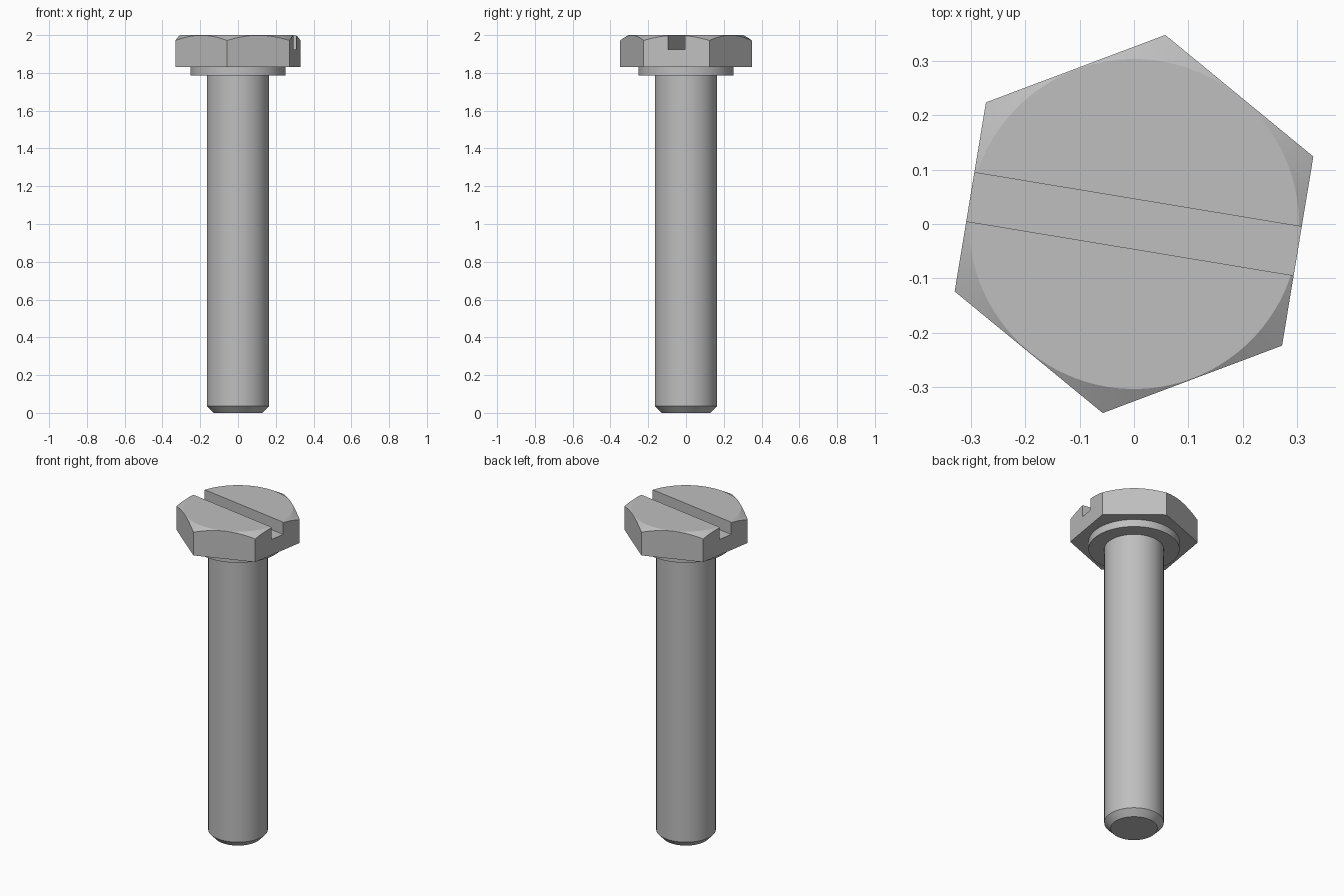
import bpy
import bmesh
import math

cube = bpy.data.objects.get("Cube")
if cube:
    bpy.data.objects.remove(cube, do_unlink=True)

TURN = math.radians(20.6)      # rotation of the head about the shaft axis
HEX_R = 0.353                  # hexagon corner radius
HEAD_BOTTOM, TOP = 1.83, 2.0

steel = bpy.data.materials.new("steel grey")
steel.use_nodes = True
colour = (0.52, 0.52, 0.52, 1)
steel.diffuse_color = colour
steel.node_tree.nodes["Principled BSDF"].inputs["Base Color"].default_value = colour


def lathe(name, profile, sides, turn=0.0):
    """Closed solid of revolution from (radius, height) rings."""
    bm = bmesh.new()
    rings = []
    for r, z in profile:
        angles = [turn + math.tau * i / sides for i in range(sides)]
        rings.append([bm.verts.new((r * math.cos(a), r * math.sin(a), z)) for a in angles])
    for low, high in zip(rings, rings[1:]):
        for i in range(sides):
            j = (i + 1) % sides
            bm.faces.new((low[i], low[j], high[j], high[i]))
    bm.faces.new(rings[0][::-1])
    bm.faces.new(rings[-1])
    mesh = bpy.data.meshes.new(name)
    bm.to_mesh(mesh)
    bm.free()
    mesh.materials.append(steel)
    obj = bpy.data.objects.new(name, mesh)
    bpy.context.collection.objects.link(obj)
    return obj


def select(obj):
    bpy.ops.object.select_all(action="DESELECT")
    obj.select_set(True)
    bpy.context.view_layer.objects.active = obj


def smooth(obj, degrees):
    select(obj)
    bpy.ops.object.shade_smooth_by_angle(angle=math.radians(degrees))


def cut(obj, cutter, operation):
    """Apply a boolean and discard its helper."""
    cutter.hide_render = True
    mod = obj.modifiers.new(operation.lower(), "BOOLEAN")
    mod.operation, mod.object, mod.solver = operation, cutter, "EXACT"
    select(obj)
    bpy.ops.object.modifier_apply(modifier=mod.name)
    bpy.data.objects.remove(cutter, do_unlink=True)


# Shank with chamfered tip
shank = lathe("shank", [(0.13, 0), (0.165, 0.037), (0.165, 1.785)], 64)
smooth(shank, 30)

# Washer face under the head
collar = lathe("collar", [(0.252, 1.785), (0.252, HEAD_BOTTOM)], 64)
smooth(collar, 30)

# Hexagonal head, corners trimmed by a 30 degree cone
head = lathe("hex_head", [(HEX_R, HEAD_BOTTOM), (HEX_R, TOP)], 6, TURN)
drop = 0.3
trim = lathe("chamfer_cutter", [(0.304 + drop / math.tan(math.radians(30)), TOP - drop),
                                (0.304, TOP)], 96, TURN)
cut(head, trim, "INTERSECT")

# Screwdriver slot running from flat to flat
bpy.ops.mesh.primitive_cube_add(size=1, location=(0, 0, TOP),
                                rotation=(0, 0, TURN - math.radians(30)))
slot = bpy.context.object
slot.name = "slot_cutter"
slot.scale = (1, 0.091, 0.15)
bpy.context.view_layer.update()
cut(head, slot, "DIFFERENCE")

# The slot helper has no material, so keep the head to the single steel slot
head.data.materials.clear()
head.data.materials.append(steel)
for face in head.data.polygons:
    face.material_index = 0
smooth(head, 20)
